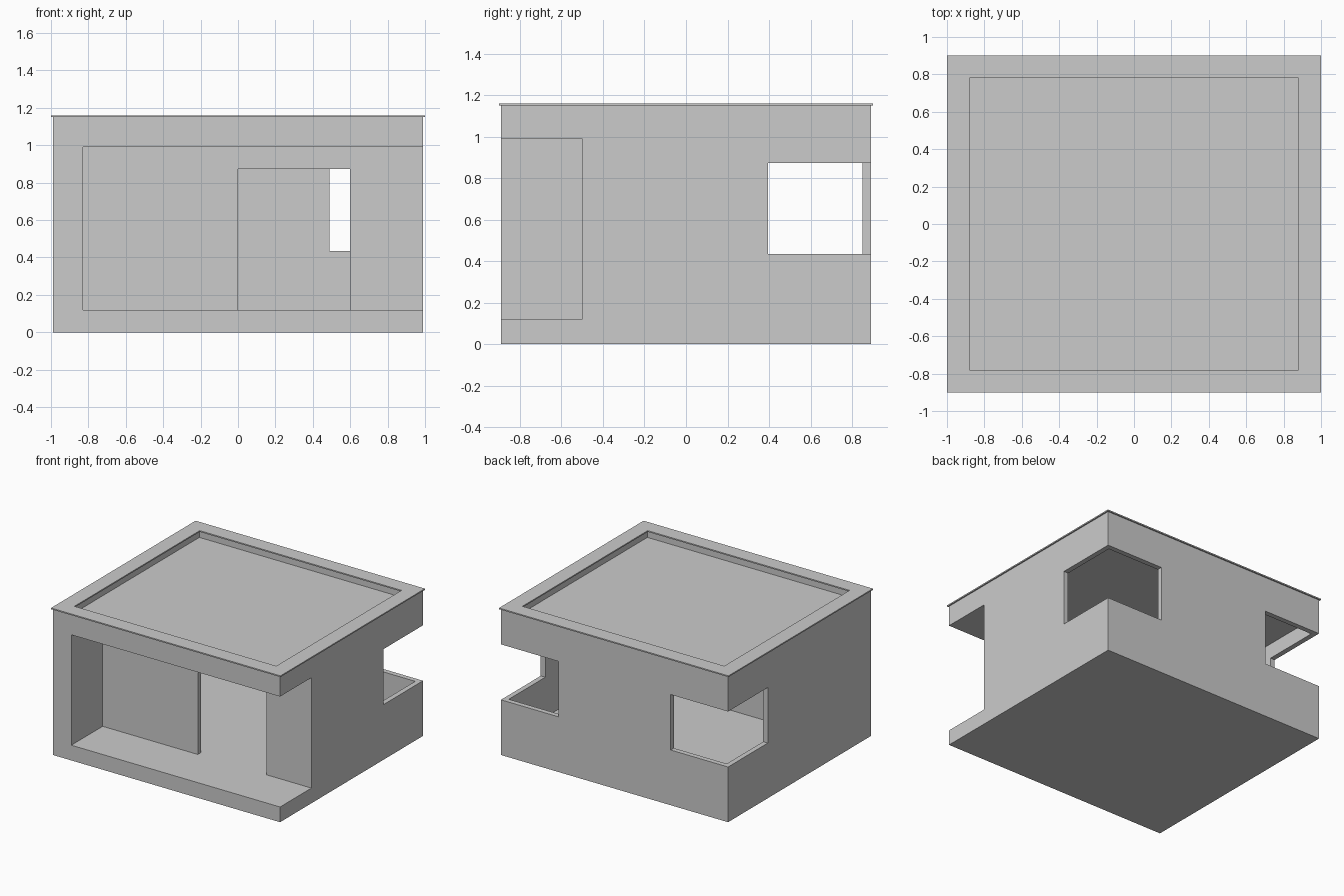
import bpy, bmesh

if "Cube" in bpy.data.objects:
    bpy.data.objects.remove(bpy.data.objects["Cube"])


def box(name, lo, hi):
    """Axis-aligned box between two opposite corners."""
    bm = bmesh.new()
    bmesh.ops.create_cube(bm, size=1)
    for v in bm.verts:
        v.co = [(a + b) / 2 + c * (b - a) for a, b, c in zip(lo, hi, v.co)]
    mesh = bpy.data.meshes.new(name)
    bm.to_mesh(mesh)
    bm.free()
    obj = bpy.data.objects.new(name, mesh)
    bpy.context.collection.objects.link(obj)
    return obj


def carve(target, lo, hi):
    """Cut a box-shaped void out of the target."""
    cutter = box("cutter", lo, hi)
    cutter.hide_render = True
    mod = target.modifiers.new("carve", 'BOOLEAN')
    mod.operation = 'DIFFERENCE'
    mod.solver = 'EXACT'
    mod.object = cutter
    bpy.context.view_layer.objects.active = target
    bpy.ops.object.modifier_apply(modifier=mod.name)
    bpy.data.objects.remove(cutter)


FLOOR, CEILING = 0.12, 0.99
SILL, HEAD = 0.435, 0.872

# House body with floor slab and roof slab
house = box("house_body", (-0.99, -0.89, 0), (0.99, 0.89, 1.15))

# Hollow room
carve(house, (-0.95, -0.46, FLOOR), (0.95, 0.85, CEILING))

# Porch, open to the front and the right side
carve(house, (-0.83, -1.2, FLOOR), (1.2, -0.5, CEILING))

# Doorway between porch and room
carve(house, (0.0, -0.6, FLOOR), (0.6, -0.4, HEAD))

# Corner windows at the back
carve(house, (0.49, 0.395, SILL), (1.2, 1.2, HEAD))
carve(house, (-1.2, 0.395, SILL), (-0.49, 1.2, HEAD))

# Sunken roof behind the parapet
carve(house, (-0.89, -0.79, 1.10), (0.89, 0.79, 1.3))

# Thin coping around the parapet
coping = box("parapet_coping", (-1, -0.9, 1.15), (1, 0.9, 1.16))
carve(coping, (-0.88, -0.78, 1.0), (0.88, 0.78, 1.3))
